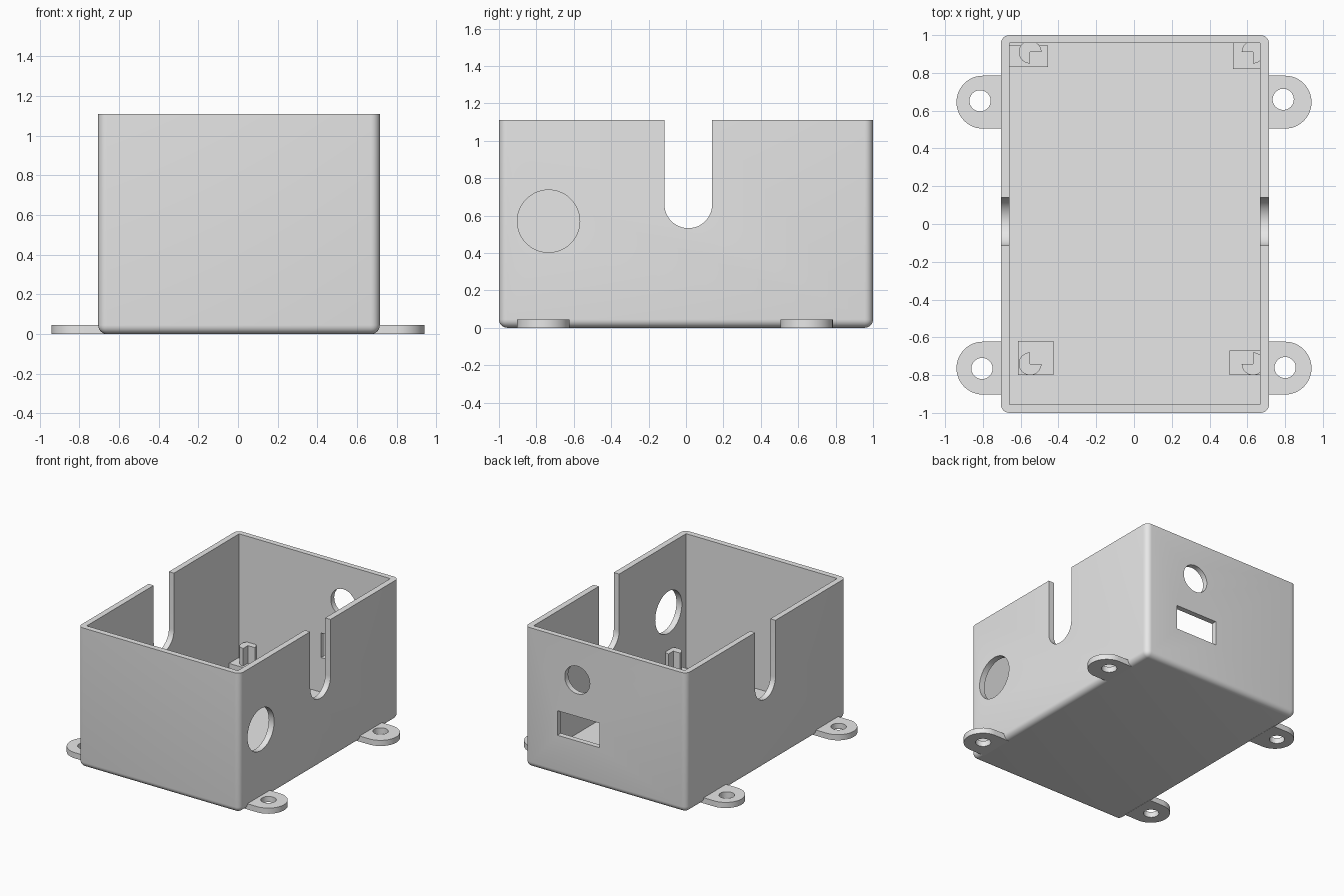
import bpy, bmesh
from math import sin, cos, pi, radians

cube = bpy.data.objects.get("Cube")
if cube:
    bpy.data.objects.remove(cube, do_unlink=True)

grey = bpy.data.materials.new("light_grey_plastic")
grey.use_nodes = True
grey.diffuse_color = (0.8, 0.8, 0.8, 1)
grey.node_tree.nodes["Principled BSDF"].inputs["Base Color"].default_value = (0.8, 0.8, 0.8, 1)

X0, X1, Y0, Y1, TOP = -0.705, 0.715, -1.0, 1.0, 1.11
WALL = 0.045


def finish(name, bm):
    bmesh.ops.recalc_face_normals(bm, faces=bm.faces)
    mesh = bpy.data.meshes.new(name)
    bm.to_mesh(mesh)
    bm.free()
    mesh.materials.append(grey)
    ob = bpy.data.objects.new(name, mesh)
    bpy.context.collection.objects.link(ob)
    return ob


def prism(name, outline, axis, lo, hi):
    """Extrude a 2D outline along an axis from lo to hi."""
    place = {"x": lambda u, v, w: (w, u, v),
             "y": lambda u, v, w: (u, w, v),
             "z": lambda u, v, w: (u, v, w)}[axis]
    bm = bmesh.new()
    rings = [[bm.verts.new(place(u, v, w)) for u, v in outline] for w in (lo, hi)]
    n = len(outline)
    for ring in rings:
        bm.faces.new(ring)
    for i in range(n):
        j = (i + 1) % n
        bm.faces.new((rings[0][i], rings[0][j], rings[1][j], rings[1][i]))
    return finish(name, bm)


def arc(u, v, r, start, end, steps=24):
    return [(u + r * cos(radians(start + (end - start) * i / steps)),
             v + r * sin(radians(start + (end - start) * i / steps)))
            for i in range(steps + 1)]


def circle(u, v, r):
    return arc(u, v, r, 0, 360, 48)[:-1]


def rect(u0, u1, v0, v1):
    return [(u0, v0), (u1, v0), (u1, v1), (u0, v1)]


def cut(ob, cutter):
    cutter.hide_render = True
    mod = ob.modifiers.new("cut", "BOOLEAN")
    mod.operation, mod.solver, mod.object = "DIFFERENCE", "EXACT", cutter
    bpy.context.view_layer.objects.active = ob
    bpy.ops.object.modifier_apply(modifier=mod.name)
    bpy.data.objects.remove(cutter, do_unlink=True)


def smooth(ob):
    bpy.ops.object.select_all(action="DESELECT")
    ob.select_set(True)
    bpy.context.view_layer.objects.active = ob
    bpy.ops.object.shade_smooth_by_angle(angle=radians(30))


# Enclosure body: rounded upright and bottom edges, sharp top rim
body = prism("enclosure_body", rect(X0, X1, Y0, Y1), "z", 0, TOP)
bm = bmesh.new()
bm.from_mesh(body.data)
edges = [e for e in bm.edges if min(v.co.z for v in e.verts) < 0.01]
bmesh.ops.bevel(bm, geom=edges, offset=WALL, segments=6, profile=0.5, affect="EDGES")
bm.to_mesh(body.data)
bm.free()

# Hollow interior
cut(body, prism("cavity", rect(-0.66, 0.668, -0.955, 0.957), "z", WALL, TOP + 0.2))
# Open cable slots in both side walls
slot = arc(0.0125, 0.66, 0.1275, 180, 360) + [(0.14, TOP + 0.2), (-0.115, TOP + 0.2)]
cut(body, prism("slot_cutter", slot, "x", -1, 1))
# Large round opening in the right-hand wall
cut(body, prism("side_hole_cutter", circle(-0.735, 0.57, 0.167), "x", 0.5, 1))
# Round and rectangular openings in the back wall
cut(body, prism("back_hole_cutter", circle(0.255, 0.805, 0.11), "y", 0.8, 1.2))
cut(body, prism("back_port_cutter", rect(0.06, 0.43, 0.32, 0.515), "y", 0.8, 1.2))
smooth(body)

# Mounting tabs: side, tab centre y, hole x, hole y
for name, s, y, hx, hy in (("back_left", 1, 0.645, 0.79, 0.66),
                           ("front_left", 1, -0.763, 0.80, -0.76),
                           ("back_right", -1, 0.645, -0.815, 0.652),
                           ("front_right", -1, -0.763, -0.805, -0.765)):
    end = [(s * u, v) for u, v in arc(0.80, y, 0.14, -90, 90)]
    tab = prism(name + "_mounting_tab",
                end + [(s * 0.672, y + 0.14), (s * 0.672, y - 0.14)], "z", 0, WALL)
    cut(tab, prism("tab_hole_cutter", circle(hx, hy, 0.056), "z", -0.1, 0.2))
    smooth(tab)

# Board supports: base block with a notched round post (notch faces inward)
for name, base, cx, cy, start in (
        ("back_left", (0.525, 0.68, 0.82, 0.957), 0.63, 0.91, 270),
        ("front_left", (0.505, 0.68, -0.80, -0.67), 0.63, -0.74, 180),
        ("back_right", (-0.67, -0.455, 0.83, 0.945), -0.55, 0.91, 0),
        ("front_right", (-0.615, -0.425, -0.80, -0.62), -0.55, -0.74, 90)):
    prism(name + "_support_base", rect(*base), "z", 0.03, 0.13)
    post = prism(name + "_support_post",
                 [(cx, cy)] + arc(cx, cy, 0.06, start, start + 270), "z", 0.12, 0.27)
    smooth(post)
